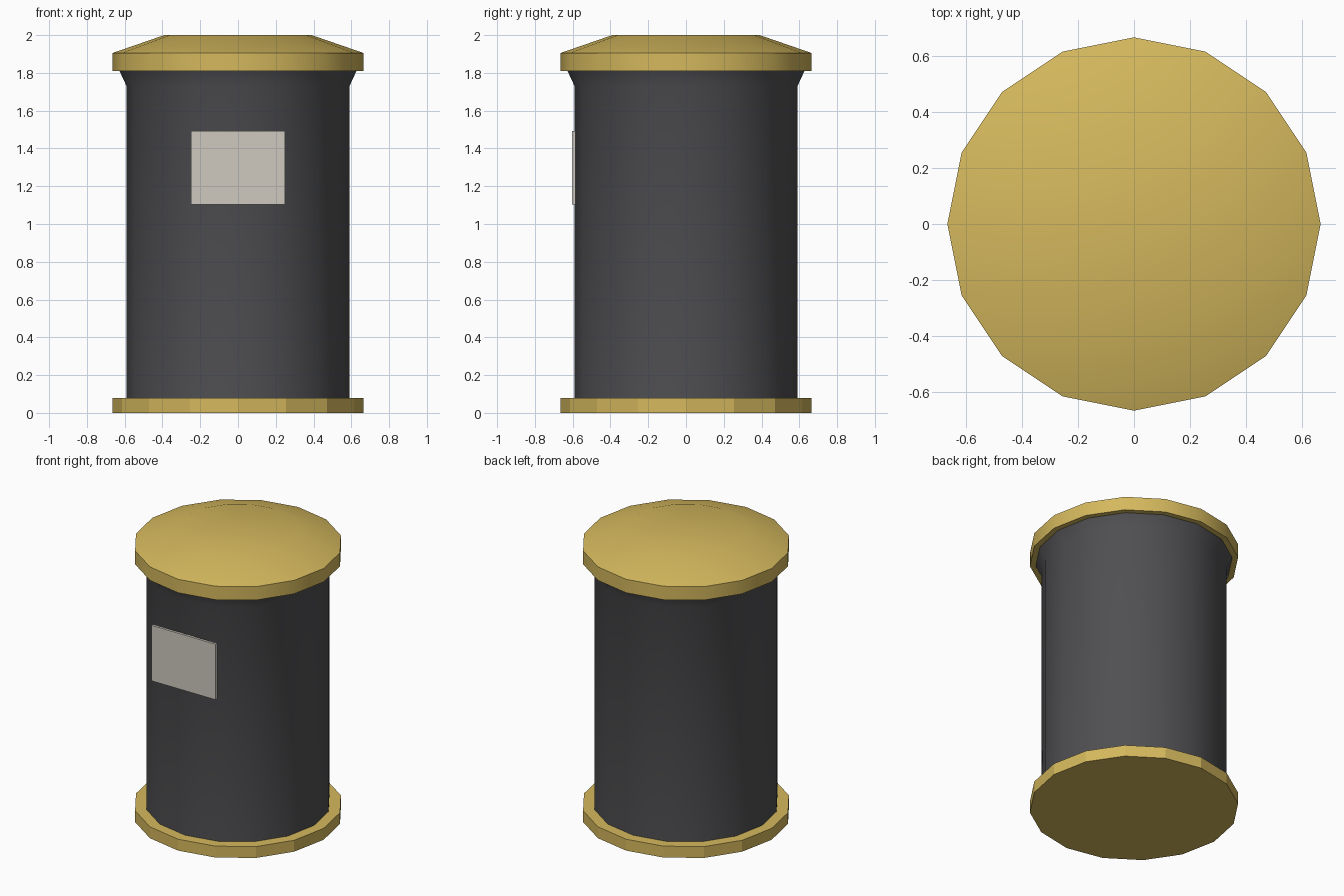
import bpy, bmesh, math

cube = bpy.data.objects.get("Cube")
if cube:
    bpy.data.objects.remove(cube, do_unlink=True)

SIDES = 16


def material(name, rgb):
    m = bpy.data.materials.new(name)
    m.use_nodes = True
    color = (*rgb, 1)
    m.diffuse_color = color
    m.node_tree.nodes["Principled BSDF"].inputs["Base Color"].default_value = color
    return m


def add_object(name, bm, mat, smooth):
    bmesh.ops.recalc_face_normals(bm, faces=bm.faces)
    mesh = bpy.data.meshes.new(name)
    bm.to_mesh(mesh)
    bm.free()
    mesh.materials.append(mat)
    obj = bpy.data.objects.new(name, mesh)
    bpy.context.collection.objects.link(obj)
    if smooth:
        bpy.ops.object.select_all(action="DESELECT")
        obj.select_set(True)
        bpy.context.view_layer.objects.active = obj
        bpy.ops.object.shade_smooth_by_angle(angle=math.radians(30))
    return obj


def lathe(name, profile, mat, smooth=True):
    """Stack rings of (radius, height) and close both ends."""
    bm = bmesh.new()
    rings = []
    for r, z in profile:
        rings.append([bm.verts.new((r * math.cos(math.tau * i / SIDES),
                                    r * math.sin(math.tau * i / SIDES), z))
                      for i in range(SIDES)])
    for low, high in zip(rings, rings[1:]):
        for i in range(SIDES):
            j = (i + 1) % SIDES
            bm.faces.new((low[i], low[j], high[j], high[i]))
    bm.faces.new(rings[0])
    bm.faces.new(rings[-1])
    return add_object(name, bm, mat, smooth)


gold = material("gold", (0.66, 0.48, 0.11))
charcoal = material("charcoal", (0.08, 0.08, 0.086))
ivory = material("ivory", (0.62, 0.59, 0.53))

# Flat-faced foot ring
lathe("base", [(0.665, 0), (0.665, 0.08)], gold, smooth=False)
# Drum with a flared neck
lathe("body", [(0.59, 0.07), (0.59, 1.73), (0.632, 1.82)], charcoal)
# Sloped lid with a flat crown
lathe("lid", [(0.665, 1.81), (0.665, 1.905), (0.39, 2.0)], gold)

# Thin front label plate
bm = bmesh.new()
bmesh.ops.create_cube(bm, size=1)
bmesh.ops.scale(bm, vec=(0.5, 0.018, 0.39), verts=bm.verts)
bmesh.ops.translate(bm, vec=(0, -0.595, 1.297), verts=bm.verts)
add_object("label_plate", bm, ivory, smooth=False)
